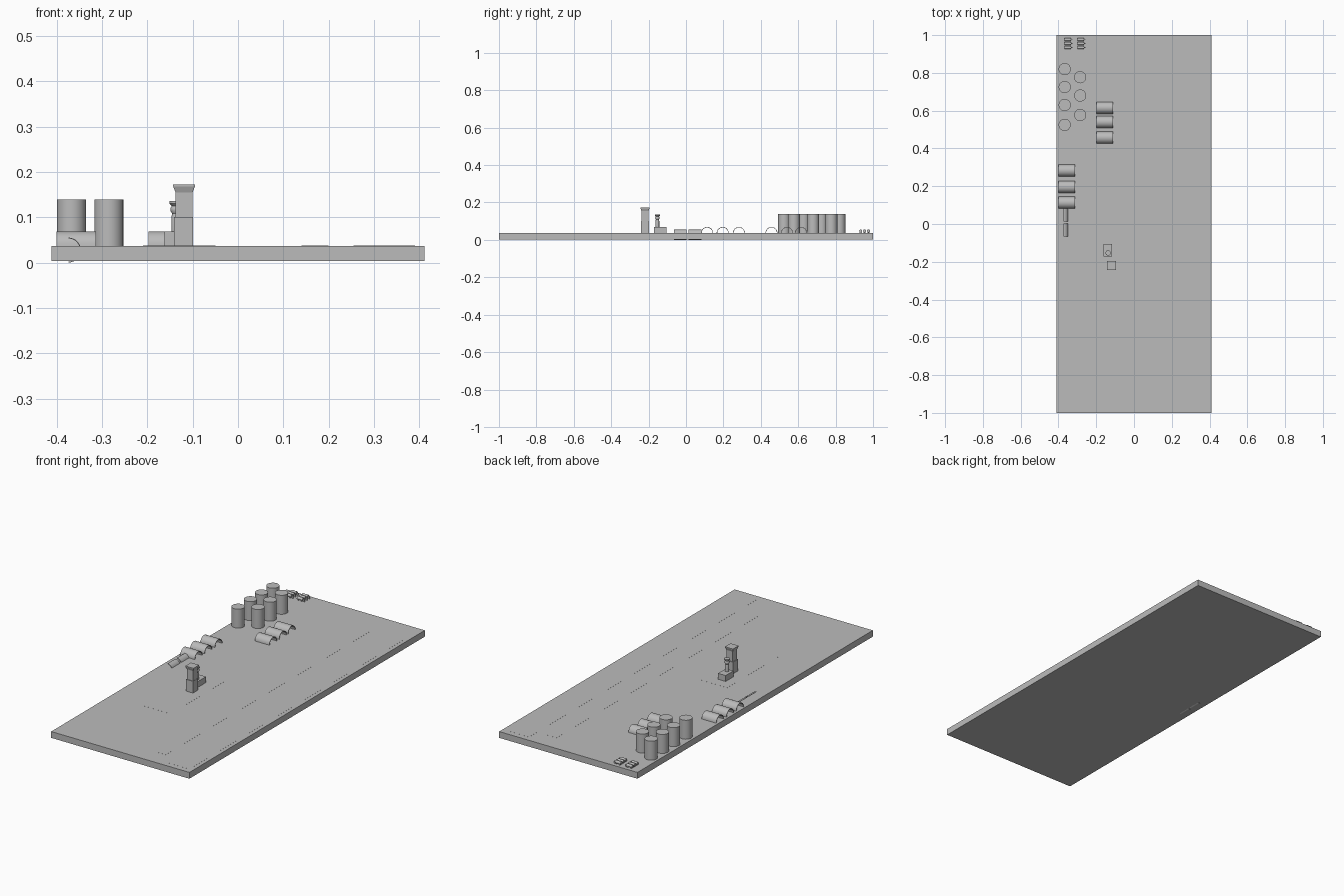
import bpy, bmesh, math
from mathutils import Matrix, Vector

if "Cube" in bpy.data.objects:
    bpy.data.objects.remove(bpy.data.objects["Cube"])

TOP = 0.037
grey = bpy.data.materials.new("concrete grey")
grey.diffuse_color = (0.5, 0.5, 0.5, 1)
grey.use_nodes = True
grey.node_tree.nodes["Principled BSDF"].inputs["Base Color"].default_value = grey.diffuse_color


def finish(name, bm, smooth=False):
    bmesh.ops.recalc_face_normals(bm, faces=bm.faces)
    me = bpy.data.meshes.new(name)
    bm.to_mesh(me)
    bm.free()
    me.materials.append(grey)
    ob = bpy.data.objects.new(name, me)
    bpy.context.collection.objects.link(ob)
    if smooth:
        bpy.ops.object.select_all(action='DESELECT')
        ob.select_set(True)
        bpy.context.view_layer.objects.active = ob
        bpy.ops.object.shade_smooth_by_angle(angle=math.radians(35))
    return ob


def box(name, x0, x1, y0, y1, z0, z1):
    bm = bmesh.new()
    m = Matrix.Translation(((x0 + x1) / 2, (y0 + y1) / 2, (z0 + z1) / 2))
    m = m @ Matrix.Diagonal((x1 - x0, y1 - y0, z1 - z0, 1))
    bmesh.ops.create_cube(bm, size=1, matrix=m)
    return finish(name, bm)


def stack(name, cx, cy, rings, sides, turn=0.0):
    """Vertical solid through (radius, height) rings."""
    bm = bmesh.new()
    loops = [[bm.verts.new((cx + r * math.cos(turn + 2 * math.pi * i / sides),
                            cy + r * math.sin(turn + 2 * math.pi * i / sides), z))
              for i in range(sides)] for r, z in rings]
    for a, b in zip(loops, loops[1:]):
        for i in range(sides):
            j = (i + 1) % sides
            bm.faces.new((a[i], a[j], b[j], b[i]))
    bm.faces.new(loops[0])
    bm.faces.new(loops[-1])
    return finish(name, bm, sides > 8)


def arch(name, center, axis, up, length, outer, inner, steps=16):
    """Half-round vault shell running along axis."""
    axis, up, c = Vector(axis), Vector(up), Vector(center)
    side = axis.cross(up)
    prof = []
    for r, order in ((outer, range(steps + 1)), (inner, range(steps, -1, -1))):
        prof += [side * r * math.cos(math.pi * i / steps) + up * r * math.sin(math.pi * i / steps)
                 for i in order]
    bm = bmesh.new()
    a, b = [[bm.verts.new(c + p + axis * s * length / 2) for p in prof] for s in (-1, 1)]
    n = len(prof)
    for i in range(n):
        j = (i + 1) % n
        bm.faces.new((a[i], a[j], b[j], b[i]))
    for ring in (a, b):
        for i in range(steps):
            bm.faces.new((ring[i], ring[i + 1], ring[n - 2 - i], ring[n - 1 - i]))
    return finish(name, bm, True)


# ground slab
box("ground_slab", -0.411, 0.411, -1, 1, 0.003, TOP)

# thin paved strips
for name, x0, x1, y0, y1 in (("runway", 0.255, 0.39, -0.97, 0.97),
                             ("taxiway", 0.14, 0.20, -0.9, 0.9),
                             ("apron", -0.21, -0.05, -0.5, -0.05)):
    box(name, x0, x1, y0, y1, TOP - 0.002, TOP + 0.0003)

# control tower: base block, shaft and flared cabin
box("tower_base", -0.141, -0.099, -0.241, -0.197, TOP, 0.10)
q = math.sqrt(2)
stack("tower_shaft", -0.119, -0.219,
      [(0.0185 * q, 0.10), (0.0185 * q, 0.154), (0.024 * q, 0.168), (0.024 * q, 0.172)],
      4, math.pi / 4)

# radar building with a waisted mast
box("radar_building", -0.162, -0.117, -0.172, -0.105, TOP, 0.069)
stack("radar_mast", -0.137, -0.153,
      [(0.010, 0.069), (0.010, 0.100), (0.008, 0.108), (0.012, 0.114),
       (0.012, 0.120), (0.009, 0.125), (0.014, 0.130), (0.014, 0.136)], 16)

# storage tanks
for x, ys in ((-0.367, (0.82, 0.725, 0.63, 0.525)), (-0.285, (0.777, 0.68, 0.577))):
    for y in ys:
        stack("storage_tank", x, y, [(0.032, TOP), (0.032, 0.139)], 32)

# vaulted hangars
for x, ys in ((-0.357, (0.283, 0.196, 0.113)), (-0.154, (0.615, 0.54, 0.457))):
    for y in ys:
        arch("hangar", (x, y, TOP), (1, 0, 0), (0, 0, 1), 0.087, 0.032, 0.029)

# half-buried shelters, curved toward +x
for y in (-0.031, 0.048):
    arch("buried_shelter", (-0.374, y, 0.0275), (0, 1, 0), (1, 0, 0), 0.068, 0.0275, 0.0255)

# small horizontal fuel drums on cradles
for cx in (-0.350, -0.282):
    for i in range(3):
        y = 0.934 + 0.021 * i
        bm = bmesh.new()
        m = Matrix.Translation((cx, y, 0.048)) @ Matrix.Rotation(math.pi / 2, 4, 'Y')
        bmesh.ops.create_cone(bm, cap_ends=True, segments=16, radius1=0.008,
                              radius2=0.008, depth=0.034, matrix=m)
        finish("fuel_drum", bm, True)
        for dx in (-0.010, 0.010):
            box("drum_cradle", cx + dx - 0.002, cx + dx + 0.002, y - 0.006, y + 0.006, TOP, 0.045)
        box("drum_valve", cx + 0.017, cx + 0.025, y - 0.002, y + 0.002, TOP, 0.050)
